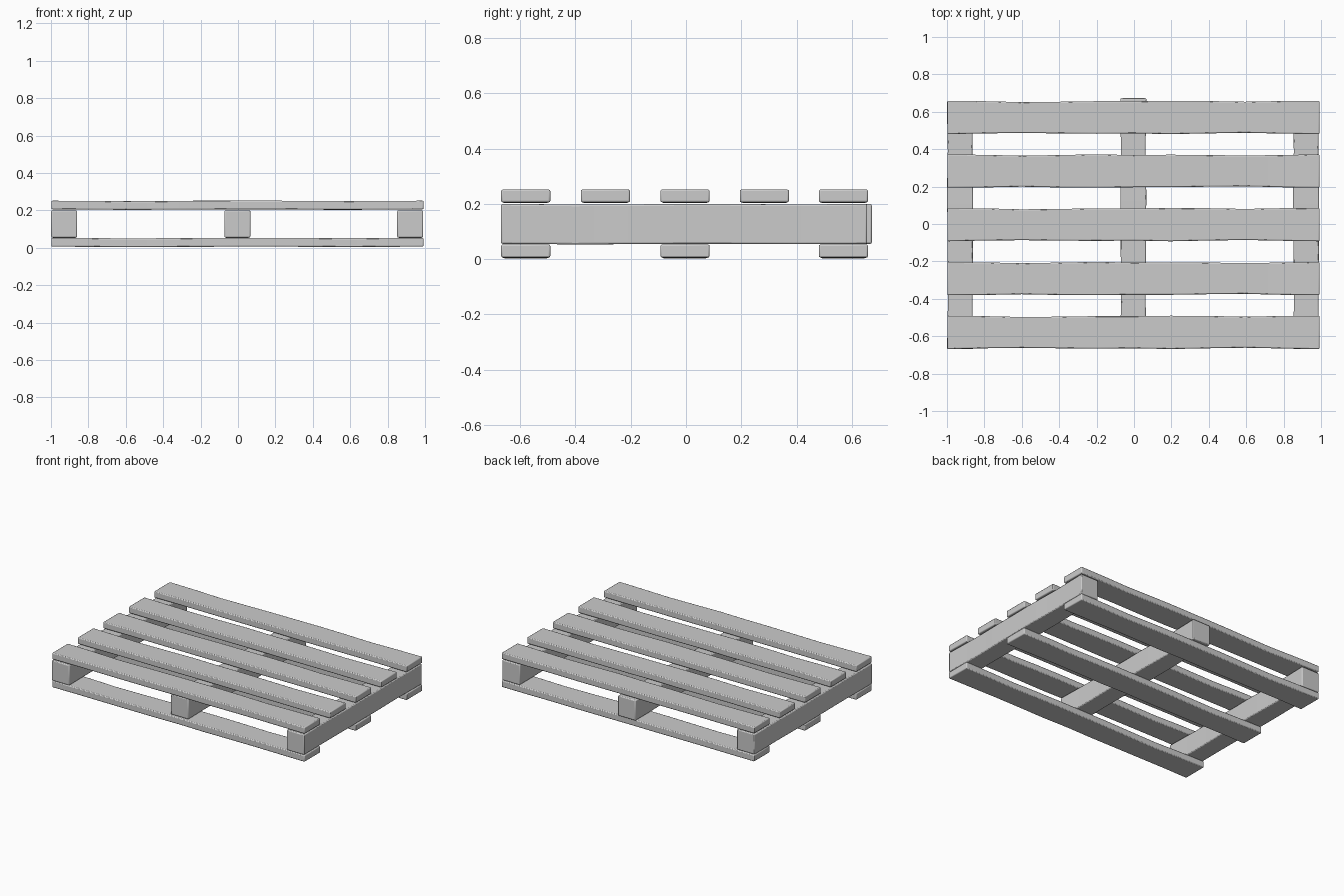
import bpy, bmesh, math
from mathutils import Matrix

if "Cube" in bpy.data.objects:
    bpy.data.objects.remove(bpy.data.objects["Cube"])

# Gentle hand-hewn waviness: offsets at even stations along a plank
WAVE_A = [0.003, 0.001, -0.004, -0.002, 0.001, 0.001, 0.003, 0.002, -0.002, 0.002, 0.003]
WAVE_B = [-0.002, 0.002, 0.004, 0.002, 0.000, 0.002, -0.002, 0.002, 0.005, 0.001, -0.002]
WAVE_Z = [0.001, 0.000, -0.002, -0.001, 0.000, 0.001, 0.001, 0.000, -0.001, 0.000, 0.001]


def plank(name, size, loc, turn=0.0, wobble=1.0):
    """Wavy bevelled timber lying along local x, turned about z."""
    length, width, height = size
    bm = bmesh.new()
    bmesh.ops.create_cube(bm, size=1)
    long_edges = [e for e in bm.edges
                  if abs(e.verts[0].co.x - e.verts[1].co.x) > 0.5]
    bmesh.ops.subdivide_edges(bm, edges=long_edges, cuts=9, use_grid_fill=True)
    for v in bm.verts:
        i = round((v.co.x + 0.5) * 10)
        side = WAVE_A[i] if v.co.y > 0 else WAVE_B[i]
        v.co.x *= length
        v.co.y = v.co.y * width + side * wobble
        v.co.z = v.co.z * height + WAVE_Z[i] * wobble
    bmesh.ops.rotate(bm, verts=bm.verts, matrix=Matrix.Rotation(turn, 3, 'Z'))
    mesh = bpy.data.meshes.new(name)
    bm.to_mesh(mesh)
    bm.free()
    ob = bpy.data.objects.new(name, mesh)
    bpy.context.collection.objects.link(ob)
    ob.location = loc
    bev = ob.modifiers.new("bevel", 'BEVEL')
    bev.width = 0.006
    bev.segments = 2
    bev.limit_method = 'ANGLE'
    bev.angle_limit = math.radians(40)
    bpy.ops.object.select_all(action='DESELECT')
    ob.select_set(True)
    bpy.context.view_layer.objects.active = ob
    bpy.ops.object.shade_smooth_by_angle(angle=math.radians(30))
    return ob


rows = [-0.580, -0.291, -0.004, 0.284, 0.569]

# Top deck boards, alternate ones turned end for end
for n, y in enumerate(rows):
    plank(f"top_board_{n + 1}", (1.99, 0.173, 0.046), (-0.003, y, 0.2275),
          math.pi if n % 2 else 0)

# Bottom boards under the first, middle and last rows
for n, y in enumerate(rows[::2]):
    plank(f"bottom_board_{n + 1}", (1.99, 0.173, 0.047), (-0.003, y, 0.0285))

# Three stringers; the middle one sits slightly further back
for name, x, y in (("left_stringer", -0.929, -0.007),
                   ("middle_stringer", -0.003, 0.010),
                   ("right_stringer", 0.921, -0.007)):
    plank(name, (1.325, 0.136, 0.144), (x, y, 0.1265), math.pi / 2, 0.7)
